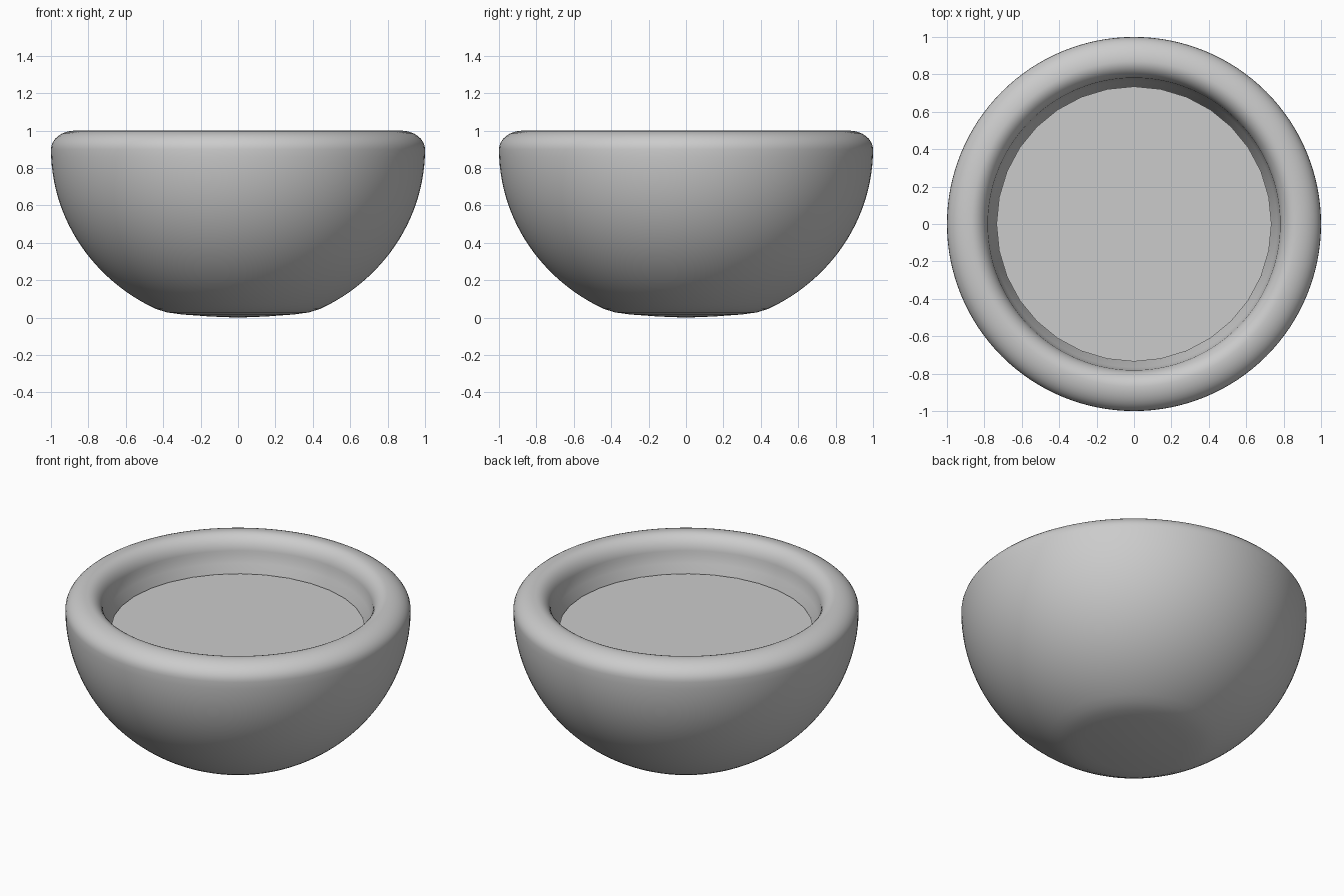
import bpy, bmesh
from math import sin, cos, pi, asin, radians

if "Cube" in bpy.data.objects:
    bpy.data.objects.remove(bpy.data.objects["Cube"])

SEGMENTS = 128


def arc(cx, cz, rx, rz, a0, a1, n):
    """Points on an elliptical arc, angles in radians."""
    return [(cx + rx * cos(a0 + (a1 - a0) * i / n),
             cz + rz * sin(a0 + (a1 - a0) * i / n)) for i in range(n + 1)]


def lathe(name, profile):
    """Spin an (r, z) profile that starts and ends on the axis."""
    bm = bmesh.new()
    verts = [bm.verts.new((r, 0, z)) for r, z in profile]
    edges = [bm.edges.new(p) for p in zip(verts, verts[1:])]
    bmesh.ops.spin(bm, geom=verts + edges, cent=(0, 0, 0), axis=(0, 0, 1),
                   angle=2 * pi, steps=SEGMENTS)
    bmesh.ops.remove_doubles(bm, verts=bm.verts, dist=1e-4)
    bmesh.ops.recalc_face_normals(bm, faces=bm.faces)
    return finish(name, bm, True)


def finish(name, bm, smooth):
    mesh = bpy.data.meshes.new(name)
    bm.to_mesh(mesh)
    bm.free()
    for p in mesh.polygons:
        p.use_smooth = smooth
    ob = bpy.data.objects.new(name, mesh)
    bpy.context.collection.objects.link(ob)
    return ob


# Bowl: slightly flattened foot, rounded wall, thick rolled rim, hollow inside
foot = [(0, 0), (0.15, 0.006), (0.30, 0.017), (0.38, 0.028), (0.44, 0.047)]
wall = arc(0, 0.90, 1.0, 0.95, asin(-0.83 / 0.95), 0, 24)
rim_outer = arc(0.87, 0.90, 0.13, 0.10, 0, pi / 2, 8)[1:]
rim_inner = arc(0.87, 0.89, 0.09, 0.11, pi / 2, pi, 8)[1:]
inside = [(0.765, 0.84), (0.745, 0.786)] + \
    arc(0, 0.90, 0.755, 0.69, -0.28, -1.1, 12) + [(0.2, 0.235), (0, 0.225)]
bowl = lathe("bowl", foot + wall + rim_outer + rim_inner + inside)

# Liquid surface: flat 32-sided disc just below the rim
bm = bmesh.new()
bmesh.ops.create_circle(bm, cap_ends=True, segments=32, radius=0.735)
liquid = finish("liquid_surface", bm, False)
liquid.location.z = 0.786
